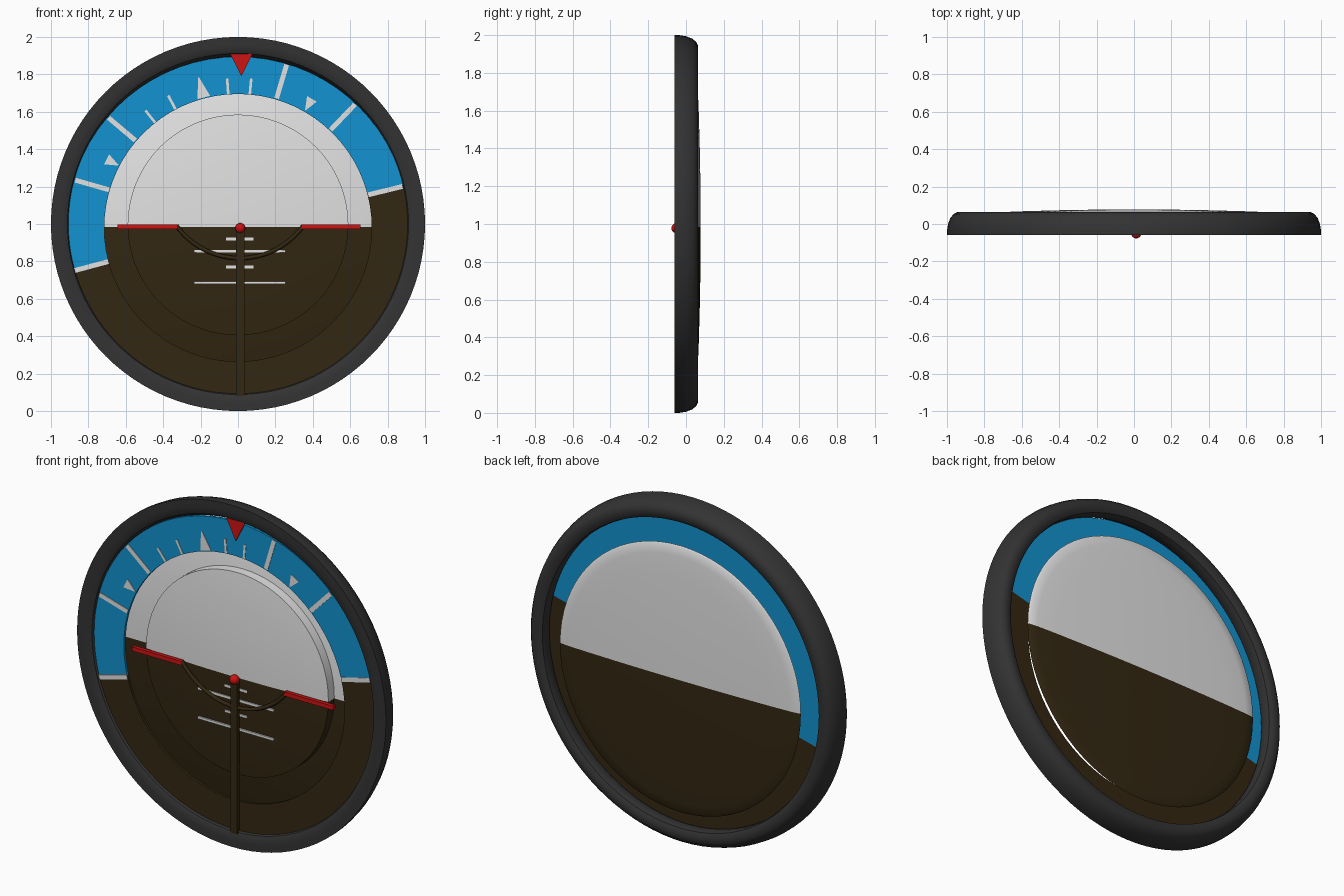
import bpy, bmesh, math
from mathutils import Vector

cube = bpy.data.objects.get("Cube")
if cube:
    bpy.data.objects.remove(cube, do_unlink=True)

HORIZON = 0.985
CENTRE = 0.98
ROLL = math.radians(14.3)


def material(name, r, g, b):
    m = bpy.data.materials.new(name)
    m.use_nodes = True
    m.diffuse_color = (r, g, b, 1)
    bsdf = next(n for n in m.node_tree.nodes if n.type == 'BSDF_PRINCIPLED')
    bsdf.inputs["Base Color"].default_value = (r, g, b, 1)
    bsdf.inputs["Roughness"].default_value = 0.6
    return m


black = material("black_casing", 0.033, 0.033, 0.033)
brown = material("earth_brown", 0.033, 0.02, 0.006)
blue = material("sky_blue", 0.006, 0.29, 0.63)
white = material("pale_grey", 0.76, 0.76, 0.76)
red = material("signal_red", 0.62, 0.006, 0.006)


def finish(name, bm, mats, smooth=False):
    bmesh.ops.recalc_face_normals(bm, faces=bm.faces[:])
    mesh = bpy.data.meshes.new(name)
    bm.to_mesh(mesh)
    bm.free()
    for m in mats:
        mesh.materials.append(m)
    ob = bpy.data.objects.new(name, mesh)
    bpy.context.collection.objects.link(ob)
    if smooth:
        bpy.ops.object.select_all(action='DESELECT')
        ob.select_set(True)
        bpy.context.view_layer.objects.active = ob
        bpy.ops.object.shade_smooth_by_angle(angle=math.radians(35))
    return ob


def lathe(name, profile, z, mats, closed=True, split=None, segments=72):
    """Spin an (r, y) profile round the y axis; split = (height, tilt) of a colour line."""
    bm = bmesh.new()
    verts = [bm.verts.new((r, y, 0)) for r, y in profile]
    edges = [bm.edges.new(p) for p in zip(verts, verts[1:])]
    if closed:
        edges.append(bm.edges.new((verts[-1], verts[0])))
    bmesh.ops.spin(bm, geom=verts + edges, cent=(0, 0, 0), axis=(0, 1, 0),
                   angle=math.tau, steps=segments)
    bmesh.ops.remove_doubles(bm, verts=bm.verts[:], dist=1e-5)
    bmesh.ops.translate(bm, verts=bm.verts[:], vec=(0, 0, z))
    if split:
        point = Vector((0, 0, split[0]))
        normal = Vector((-math.sin(split[1]), 0, math.cos(split[1])))
        bmesh.ops.bisect_plane(bm, geom=bm.verts[:] + bm.edges[:] + bm.faces[:],
                               plane_co=point, plane_no=normal)
        for f in bm.faces:
            above = (f.calc_center_median() - point).dot(normal) > 0
            f.material_index = 0 if above else 1
    return finish(name, bm, mats, True)


def plate(name, points, y0, y1, mat):
    """Extrude an (x, z) outline from y0 back to y1."""
    bm = bmesh.new()
    face = bm.faces.new([bm.verts.new((x, y0, z)) for x, z in points])
    new = bmesh.ops.extrude_face_region(bm, geom=[face])["geom"]
    bmesh.ops.translate(bm, verts=[v for v in new if isinstance(v, bmesh.types.BMVert)],
                        vec=(0, y1 - y0, 0))
    return finish(name, bm, [mat])


def bar(name, x0, x1, z0, z1, y0, y1, mat):
    return plate(name, [(x0, z0), (x1, z0), (x1, z1), (x0, z1)], y0, y1, mat)


def tick(name, degrees, r0, r1, w0, w1):
    """Radial mark on the roll ring, tapering from width w0 to w1."""
    a = math.radians(degrees)
    out, side = Vector((math.cos(a), math.sin(a))), Vector((-math.sin(a), math.cos(a)))
    base = Vector((0, HORIZON))
    pts = [base + out * r + side * w / 2
           for r, w in ((r0, -w0), (r1, -w1), (r1, w1), (r0, w0))]
    plate(name, pts, -0.038, -0.033, white)


# Casing ring
lathe("casing_ring",
      [(0.905, -0.03), (0.912, -0.048), (0.93, -0.057), (0.96, -0.06), (1.0, -0.06),
       (1.0, -0.035), (0.994, 0.0), (0.982, 0.032), (0.965, 0.053), (0.945, 0.063),
       (0.915, 0.062), (0.895, 0.05), (0.89, 0.03), (0.892, -0.01)],
      1.0, [black], segments=96)

# Rolling bank ring
lathe("bank_ring", [(0.715, -0.035), (0.915, -0.035), (0.915, -0.02), (0.715, -0.02)],
      CENTRE, [blue, brown], split=(HORIZON, ROLL))

# Shallow rear dome
lathe("rear_dome",
      [(0, 0.078), (0.2, 0.077), (0.4, 0.0735), (0.6, 0.068), (0.72, 0.063),
       (0.77, 0.058), (0.78, 0.052), (0.77, 0.048), (0, 0.048)],
      CENTRE, [white, brown], closed=False, split=(HORIZON, 0))

# Bulging front horizon disc
lathe("horizon_disc",
      [(0, -0.035), (0.2, -0.032), (0.4, -0.023), (0.52, -0.014), (0.59, -0.007),
       (0.59, 0.05)],
      0.995, [white, brown], closed=False, split=(HORIZON, 0))

# Bank scale marks
for deg in (13.8, 46.3, 73.3, 139.9, 164, 195):
    tick("bank_bar", deg, 0.717, 0.905, 0.026, 0.026)
for deg in (84.9, 94.2, 118, 128.5):
    tick("bank_tick", deg, 0.71, 0.795, 0.014, 0.014)
tick("bank_zero_arrow", 104.8, 0.715, 0.825, 0.07, 0.006)
for deg in (60, 152.8):
    tick("bank_small_arrow", deg, 0.72, 0.79, 0.004, 0.06)

# Pitch scale marks
for z, half in ((0.92, 0.073), (0.855, 0.245), (0.77, 0.073), (0.685, 0.245)):
    bar("pitch_mark", 0.01 - half, 0.01 + half, z - 0.007, z + 0.007, -0.037, -0.0285, white)

# Top pointer
plate("top_pointer", [(-0.042, 1.91), (0.018, 1.79), (0.078, 1.91)], -0.048, -0.04, red)

# Fixed aircraft symbol: wings, hub, cradle and stem
for name, x0, x1 in (("right_wing", -0.645, -0.325), ("left_wing", 0.34, 0.655)):
    bar(name, x0, x1, HORIZON - 0.012, HORIZON + 0.012, -0.058, -0.036, red)

bm = bmesh.new()
bmesh.ops.create_uvsphere(bm, u_segments=24, v_segments=14, radius=0.027)
bmesh.ops.translate(bm, verts=bm.verts[:], vec=(0.012, -0.05, 0.978))
finish("centre_hub", bm, [red], True)

bar("support_stem", -0.01, 0.035, 0.08, 0.97, -0.057, -0.037, brown)

curve = bpy.data.curves.new("wing_cradle", 'CURVE')
curve.dimensions = '3D'
curve.bevel_depth = 0.011
curve.bevel_resolution = 2
curve.use_fill_caps = True
spline = curve.splines.new('POLY')
STEPS = 24
spline.points.add(STEPS)
for i, p in enumerate(spline.points):
    a = math.radians(-54.4 + 108.8 * i / STEPS)
    p.co = (0.01 + 0.418 * math.sin(a), -0.047, 1.235 - 0.418 * math.cos(a), 1)
curve.materials.append(brown)
bpy.context.collection.objects.link(bpy.data.objects.new("wing_cradle", curve))
